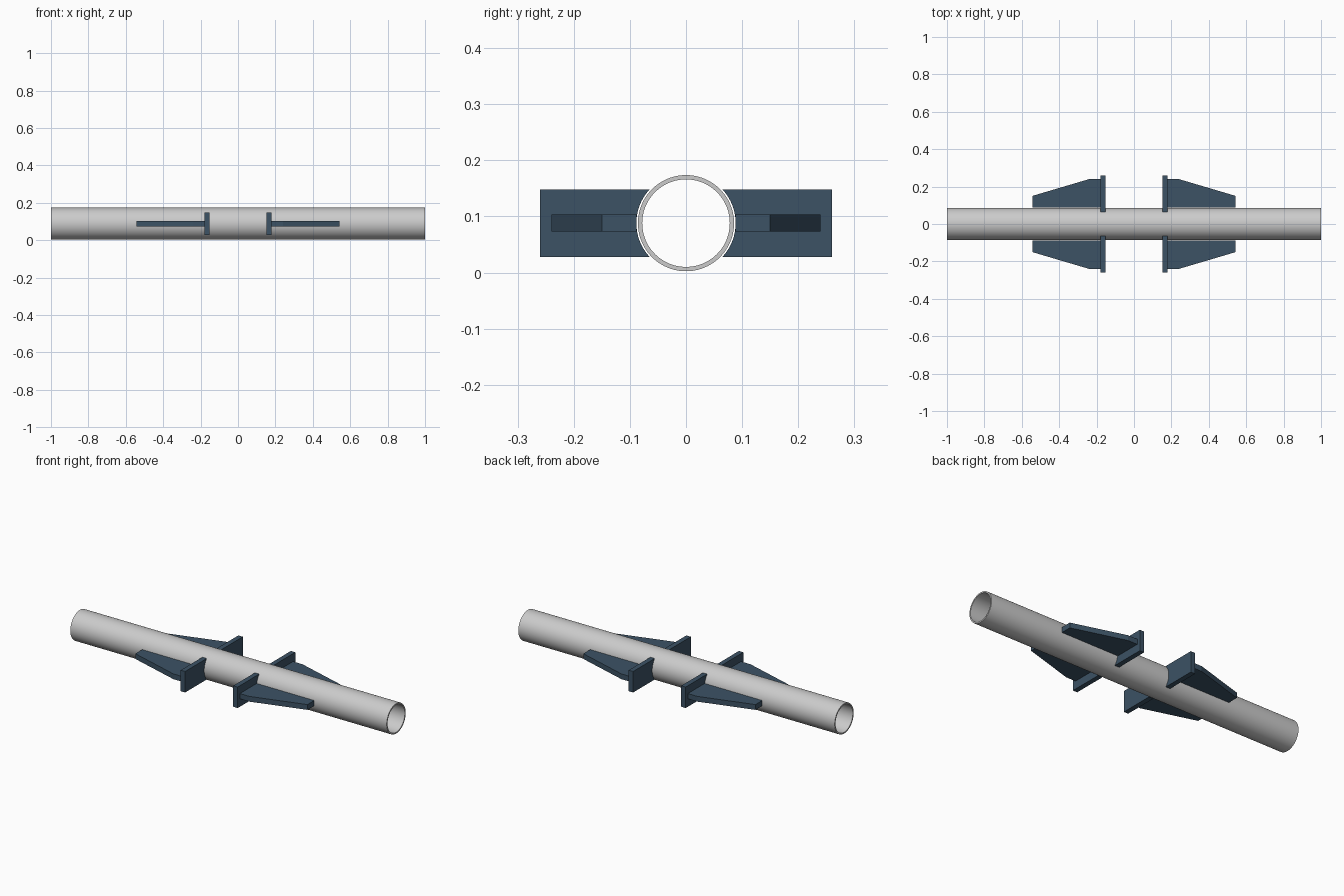
import bpy, bmesh, math

if "Cube" in bpy.data.objects:
    bpy.data.objects.remove(bpy.data.objects["Cube"])

ZC = 0.088          # pipe axis height
R_OUT, R_IN = 0.0857, 0.078
R_SADDLE = 0.0885   # plates stop just short of the pipe

steel = bpy.data.materials.new("dark_blue_steel")
steel.diffuse_color = (0.045, 0.085, 0.13, 1)
steel.use_nodes = True
steel.node_tree.nodes["Principled BSDF"].inputs["Base Color"].default_value = steel.diffuse_color


def finish(name, bm, mat=None):
    bmesh.ops.recalc_face_normals(bm, faces=bm.faces[:])
    me = bpy.data.meshes.new(name)
    bm.to_mesh(me)
    bm.free()
    ob = bpy.data.objects.new(name, me)
    bpy.context.collection.objects.link(ob)
    if mat:
        me.materials.append(mat)
    return ob


def prism(name, profile, offset, mat):
    """Extrude a planar outline of 3D points by an offset vector."""
    bm = bmesh.new()
    face = bm.faces.new([bm.verts.new(p) for p in profile])
    ext = bmesh.ops.extrude_face_region(bm, geom=[face])
    verts = [g for g in ext["geom"] if isinstance(g, bmesh.types.BMVert)]
    bmesh.ops.translate(bm, verts=verts, vec=offset)
    return finish(name, bm, mat)


# hollow pipe: rectangular wall section swept round the x axis
bm = bmesh.new()
N = 96
section = [(-1, R_OUT), (1, R_OUT), (1, R_IN), (-1, R_IN)]
rings = []
for i in range(N):
    a = 2 * math.pi * i / N
    rings.append([bm.verts.new((x, r * math.cos(a), ZC + r * math.sin(a)))
                  for x, r in section])
for i in range(N):
    p, q = rings[i], rings[(i + 1) % N]
    for k in range(4):
        m = (k + 1) % 4
        bm.faces.new((p[k], p[m], q[m], q[k]))
pipe = finish("pipe", bm)
bpy.context.view_layer.objects.active = pipe
pipe.select_set(True)
bpy.ops.object.shade_smooth_by_angle(angle=math.radians(30))

# saddle plates and tapered gussets, repeated in all four quadrants
H = 0.06
A = math.asin(H / R_SADDLE)
for sx, end in ((-1, "left"), (1, "right")):
    for sy, side in ((-1, "front"), (1, "back")):
        # upright plate with a round cut-out against the pipe
        outline = [(0.26, -H), (0.26, H)]
        for i in range(17):
            a = A - 2 * A * i / 16
            outline.append((R_SADDLE * math.cos(a), R_SADDLE * math.sin(a)))
        prism(f"stop_plate_{end}_{side}",
              [(sx * 0.152, sy * y, ZC + z) for y, z in outline],
              (sx * 0.028, 0, 0), steel)
        # horizontal gusset tapering away from the plate
        outline = [(0.18, R_SADDLE), (0.544, R_SADDLE), (0.544, 0.15),
                   (0.24, 0.24), (0.18, 0.24)]
        prism(f"gusset_{end}_{side}",
              [(sx * x, sy * y, ZC - 0.015) for x, y in outline],
              (0, 0, 0.03), steel)
